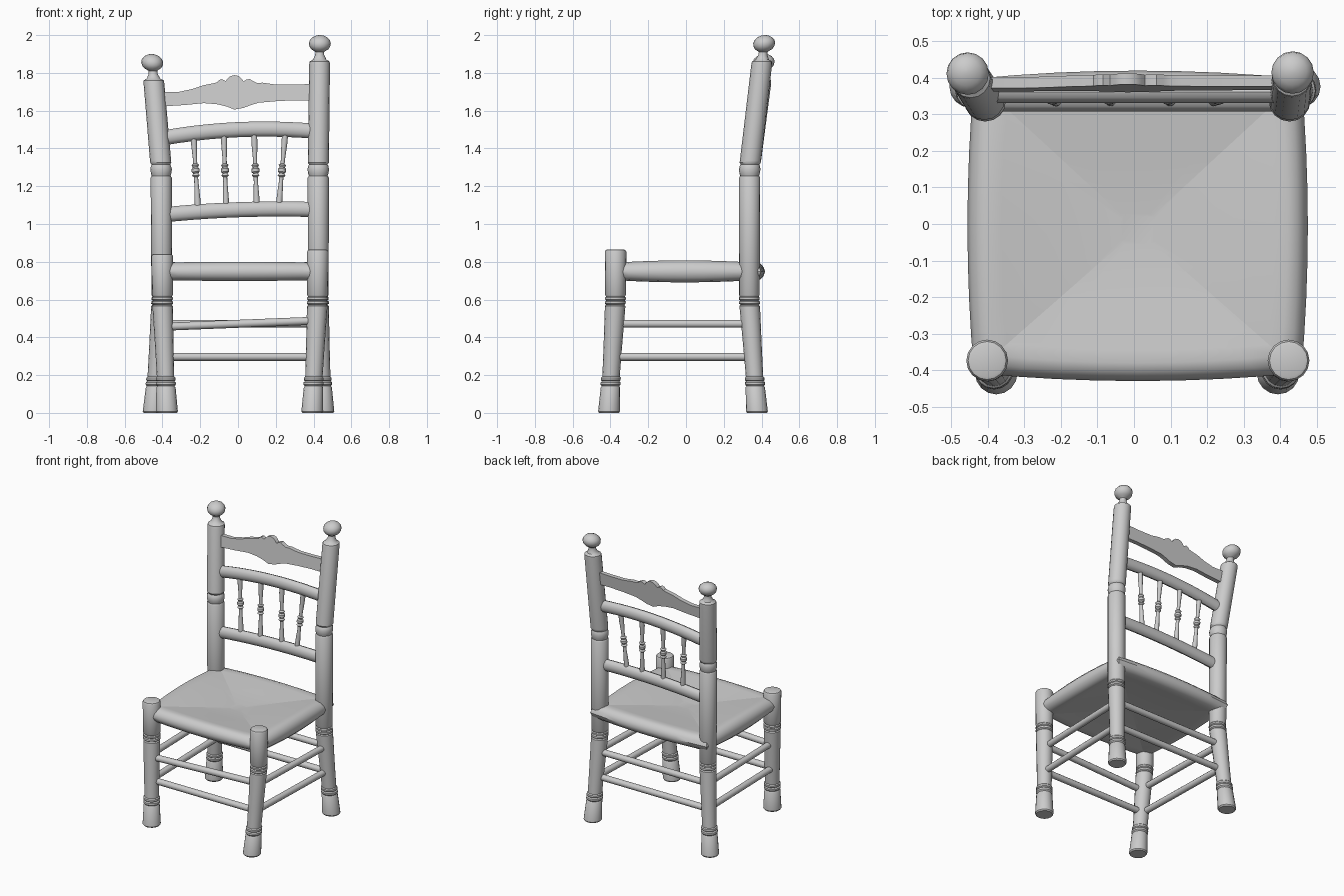
import bpy, bmesh, math
from mathutils import Vector

if "Cube" in bpy.data.objects:
    bpy.data.objects.remove(bpy.data.objects["Cube"])

mat = bpy.data.materials.new("plain grey")
mat.diffuse_color = (0.6, 0.6, 0.6, 1)
mat.use_nodes = True
mat.node_tree.nodes["Principled BSDF"].inputs["Base Color"].default_value = mat.diffuse_color


def loft(name, rings, angle=35, crease_step=0):
    """Skin a stack of equal-length rings and cap both ends."""
    bm = bmesh.new()
    rows = [[bm.verts.new(p) for p in r] for r in rings]
    n = len(rows[0])
    for a, b in zip(rows, rows[1:]):
        for i in range(n):
            j = (i + 1) % n
            bm.faces.new((a[i], a[j], b[j], b[i]))
    bm.faces.new(rows[0])
    bm.faces.new(rows[-1])
    bmesh.ops.recalc_face_normals(bm, faces=bm.faces)
    me = bpy.data.meshes.new(name)
    bm.to_mesh(me)
    bm.free()
    me.shade_smooth()
    me.set_sharp_from_angle(angle=math.radians(angle))
    if crease_step:
        for e in me.edges:
            a, b = e.vertices
            if a % crease_step == 0 and b % crease_step == 0:
                e.use_edge_sharp = True
    me.materials.append(mat)
    ob = bpy.data.objects.new(name, me)
    bpy.context.collection.objects.link(ob)
    return ob


def circle(c, u, v, n=16):
    return [c + u * math.cos(2 * math.pi * i / n) + v * math.sin(2 * math.pi * i / n)
            for i in range(n)]


def post(name, path, profile):
    """Turned post: horizontal rings (z, r) following a bent path of (z, x, y)."""
    rings = []
    for z, r in profile:
        k = max(i for i in range(len(path) - 1) if path[i][0] <= z)
        a, b = path[k], path[k + 1]
        t = (z - a[0]) / (b[0] - a[0])
        c = Vector((a[1] + t * (b[1] - a[1]), a[2] + t * (b[2] - a[2]), z))
        rings.append(circle(c, Vector((r, 0, 0)), Vector((0, r, 0))))
    loft(name, rings)


def rod(name, points, ru, rv, scales=None):
    """Rod through points, elliptical section: ru sideways, rv upward."""
    pts = [Vector(p) for p in points]
    d = (pts[-1] - pts[0]).normalized()
    up = Vector((0, 0, 1)) if abs(d.z) < 0.7 else Vector((0, 1, 0))
    side = d.cross(up).normalized()
    up = side.cross(d)
    scales = scales or [1] * len(pts)
    loft(name, [circle(p, side * ru * s, up * rv * s, 12) for p, s in zip(pts, scales)])


# turned leg with two pairs of beads
LEG = [(0, .052), (.008, .058), (.135, .051), (.142, .046), (.15, .053), (.162, .053),
       (.168, .046), (.174, .052), (.186, .052), (.192, .046), (.35, .049), (.55, .054),
       (.566, .054), (.572, .048), (.578, .055), (.59, .055), (.595, .048),
       (.6, .055), (.61, .055), (.616, .05), (.625, .055)]
# bead on the back post, then shaft
BACK = [(1.245, .056), (1.255, .05), (1.268, .054), (1.29, .057), (1.308, .053),
        (1.315, .049), (1.325, .056), (1.335, .056)]
# flattened ball finial, heights from the finial top
FINIAL = [(-.155, .055), (-.14, .053), (-.13, .036), (-.118, .03), (-.105, .024), (-.09, .023),
          (-.084, .03), (-.075, .045), (-.06, .055), (-.043, .058), (-.026, .053),
          (-.011, .038), (-.003, .02), (0, .006)]

for side, path, top in (
        ("right", [(0, .452, .376), (.6, .425, .335), (1.3, .425, .337), (2.01, .434, .42)], 2.0),
        ("left", [(0, -.447, .376), (.6, -.403, .335), (1.3, -.407, .337), (1.91, -.459, .418)], 1.9)):
    post("back_post_" + side, path, LEG + BACK + [(top + z, r) for z, r in FINIAL])

for side, path, top in (
        ("right", [(0, .393, -.408), (.6, .421, -.373), (1, .423, -.373)], .865),
        ("left", [(0, -.376, -.408), (.6, -.4, -.373), (1, -.402, -.373)], .842)):
    post("front_leg_" + side, path, LEG + [(top - .012, .057), (top - .003, .052), (top, .044)])

# stretchers
for label, z in (("upper", .472), ("lower", .297)):
    tilt = .016 if label == "upper" else 0
    rod(label + "_front_stretcher", [(-.39, -.385, z - tilt), (.41, -.385, z + tilt)], .021, .021)
    rod(label + "_back_stretcher", [(-.41, .348, z), (.43, .348, z)], .021, .021)
    rod(label + "_left_stretcher", [(-.395, -.385, z), (-.412, .345, z)], .021, .021)
    rod(label + "_right_stretcher", [(.41, -.385, z), (.433, .345, z)], .021, .021)

# woven seat: four panels dipping to the middle, rolled rim
N = 8
outline = []
for k in range(4):
    for i in range(N):
        t = -1 + 2 * i / N
        bulge = 1 - t * t
        x, y = ((t, -1), (1, t), (-t, 1), (-1, -t))[k]
        px = x * (.447 + (.018 * bulge if k % 2 else 0)) + .01
        py = y * (.402 + (.022 * bulge if k % 2 == 0 else 0)) - .005
        outline.append((px, py, bulge if k % 2 else .3 * bulge))
centre = (.01, -.015)
rings = []
for s, z in ((.1, .762), (.45, .78), (.8, .793), (.88, .796), (.94, .788), (.98, .77), (1, .748),
             (.98, .725), (.94, .709), (.88, .702), (.8, .706), (.45, .718), (.1, .73)):
    rings.append([(centre[0] + s * (px - centre[0]), centre[1] + s * (py - centre[1]),
                   z + (z - .748) * .35 * b * s ** 3) for px, py, b in outline])
loft("seat", rings, 40, N)

# arched back rails
for label, y, zl, zm, zr in (("lower", .336, 1.048, 1.076, 1.076), ("upper", .36, 1.455, 1.5, 1.49)):
    pts = []
    for i in range(11):
        t = i / 10
        arch = 4 * t * (1 - t) * (zm - (zl + zr) / 2)
        pts.append((-.40 + .82 * t, y, zl + (zr - zl) * t + arch))
    rod(label + "_back_rail", pts, .029, .04)

# small turned spindles
shape = [(0, .9), (.12, .95), (.36, .65), (.42, .65), (.44, 1.2), (.47, .8), (.49, 1.25), (.53, 1.25),
         (.55, .8), (.58, 1.2), (.6, .65), (.66, .65), (.88, .95), (1, .9)]
for n, (xb, xt) in enumerate(((-.212, -.236), (-.063, -.075), (.1, .085), (.215, .25))):
    a, b = Vector((xb, .336, 1.08)), Vector((xt, .358, 1.48))
    rod(f"spindle_{n + 1}", [a.lerp(b, t) for t, _ in shape], .017, .017, [s for _, s in shape])

# scalloped crest board, leaning with the posts
crest = [(-.41, 1.70), (-.31, 1.70), (-.24, 1.715), (-.18, 1.735), (-.13, 1.745), (-.11, 1.75),
         (-.1, 1.762), (-.085, 1.767), (-.065, 1.757), (-.055, 1.77), (-.04, 1.783), (-.018, 1.788),
         (.005, 1.783), (.02, 1.768), (.03, 1.755), (.045, 1.765), (.062, 1.767), (.08, 1.757),
         (.1, 1.747), (.13, 1.748), (.2, 1.738), (.3, 1.738), (.41, 1.742),
         (.41, 1.655), (.3, 1.655), (.2, 1.65), (.11, 1.642), (.07, 1.63), (.03, 1.615),
         (-.02, 1.606), (-.06, 1.622), (-.11, 1.634), (-.18, 1.64), (-.28, 1.63), (-.41, 1.622)]
loft("crest_board", [[(x, .386 + (z - 1.7) * .12 + o, z) for x, z in crest] for o in (-.015, .015)])
